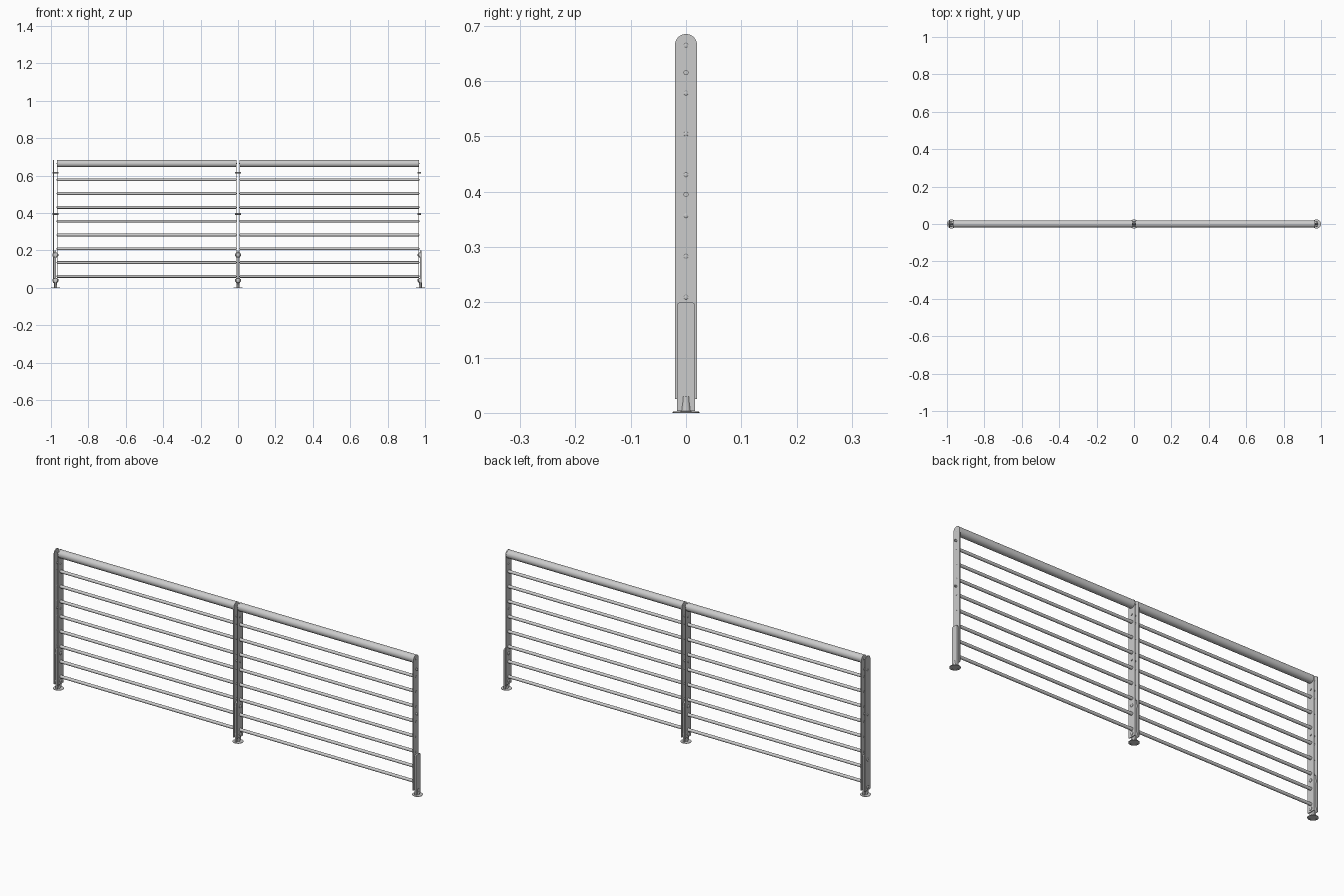
import bpy, bmesh
from math import pi, sin, cos, radians

if "Cube" in bpy.data.objects:
    bpy.data.objects.remove(bpy.data.objects["Cube"])

def finish(bm, name):
    bmesh.ops.recalc_face_normals(bm, faces=bm.faces)
    me = bpy.data.meshes.new(name)
    bm.to_mesh(me)
    bm.free()
    ob = bpy.data.objects.new(name, me)
    bpy.context.collection.objects.link(ob)
    bpy.ops.object.select_all(action='DESELECT')
    ob.select_set(True)
    bpy.context.view_layer.objects.active = ob
    bpy.ops.object.shade_smooth_by_angle(angle=radians(35))
    return ob

def lathe(name, prof, origin, axis='X', seg=24):
    """Revolve (radius, offset) points around an axis and cap both ends."""
    bm = bmesh.new()
    rings = []
    for r, t in prof:
        ring = []
        for i in range(seg):
            a = 2 * pi * i / seg
            u, v = r * cos(a), r * sin(a)
            p = (t, u, v) if axis == 'X' else (u, v, t)
            ring.append(bm.verts.new([o + c for o, c in zip(origin, p)]))
        rings.append(ring)
    for a, b in zip(rings, rings[1:]):
        for i in range(seg):
            j = (i + 1) % seg
            bm.faces.new((a[i], a[j], b[j], b[i]))
    bm.faces.new(rings[0])
    bm.faces.new(rings[-1])
    return finish(bm, name)

def rod(name, x0, x1, z, r, seg=16):
    return lathe(name, [(r, x0), (r, x1)], (0, 0, z), seg=seg)

def plate(name, x, thick, half, z0, z1, r, seg=12):
    """Upright flat bar in the YZ plane with rounded top corners."""
    pts = [(-half, z0), (half, z0)]
    for cy, a0 in ((half - r, 0), (r - half, pi / 2)):
        for i in range(seg + 1):
            a = a0 + pi / 2 * i / seg
            pts.append((cy + r * cos(a), z1 - r + r * sin(a)))
    bm = bmesh.new()
    f = bm.faces.new([bm.verts.new((x - thick / 2, y, z)) for y, z in pts])
    ext = bmesh.ops.extrude_face_region(bm, geom=[f])
    bmesh.ops.translate(bm, vec=(thick, 0, 0),
                        verts=[v for v in ext['geom'] if isinstance(v, bmesh.types.BMVert)])
    bmesh.ops.remove_doubles(bm, verts=bm.verts, dist=1e-5)
    return finish(bm, name)

def dome(name, x, z, side, r, h):
    """Round bolt head on a plate face."""
    prof = [(r, 0), (r, side * h * 0.35), (r * 0.85, side * h * 0.7), (r * 0.5, side * h)]
    lathe(name, prof, (x, 0, z), seg=20)

END, OFF, T = 0.976, 0.010, 0.004
ROD_Z = [0.0615 + i * 0.0738 for i in range(8)]
TOP_Z = 0.6645

# Posts: each has a leg, a foot and one or two upright flat bars
for tag, px, sides in (("left", -END, (-1, 1)), ("middle", 0, (-1, 1)), ("right", END, (-1,))):
    plate(tag + "_leg", px, 0.008, 0.016, 0.003, 0.2, 0.006)
    lathe(tag + "_foot", [(0.018, 0.0015), (0.018, 0), (0.024, 0), (0.024, 0.002),
                          (0.009, 0.003), (0.007, 0.02), (0.007, 0.03)], (px, 0, 0), 'Z', 32)
    # Spacers between leg and bars
    for z in (0.04, 0.176):
        hi = OFF if 1 in sides else 0.004
        lathe(tag + "_spacer", [(0.014, -OFF), (0.014, hi)], (px, 0, z), seg=24)
    # Small through bolts
    for z in (0.395, 0.615):
        hi = 0.015 if 1 in sides else 0.003
        rod(tag + "_bolt", px - 0.015, px + hi, z, 0.0045)
    for s in sides:
        x = px + s * OFF
        plate(tag + "_post_bar", x, T, 0.02, 0.025, 0.685, 0.02)
        for z in (0.04, 0.176):
            dome(tag + "_leg_bolt_head", x + s * T / 2, z, s, 0.008, 0.004)
        # Screw heads holding the rods, inside the post
        for z in ROD_Z + [TOP_Z]:
            dome(tag + "_rod_screw", x - s * T / 2, z, -s, 0.004, 0.0015)

# Rods and handrail for both bays
inset = OFF + T / 2
for bay, x0, x1 in (("left", -END + inset, -inset), ("right", inset, END - inset)):
    for z in ROD_Z:
        rod(bay + "_rod", x0, x1, z, 0.0075)
    rod(bay + "_handrail", x0, x1, TOP_Z, 0.0195, 40)
